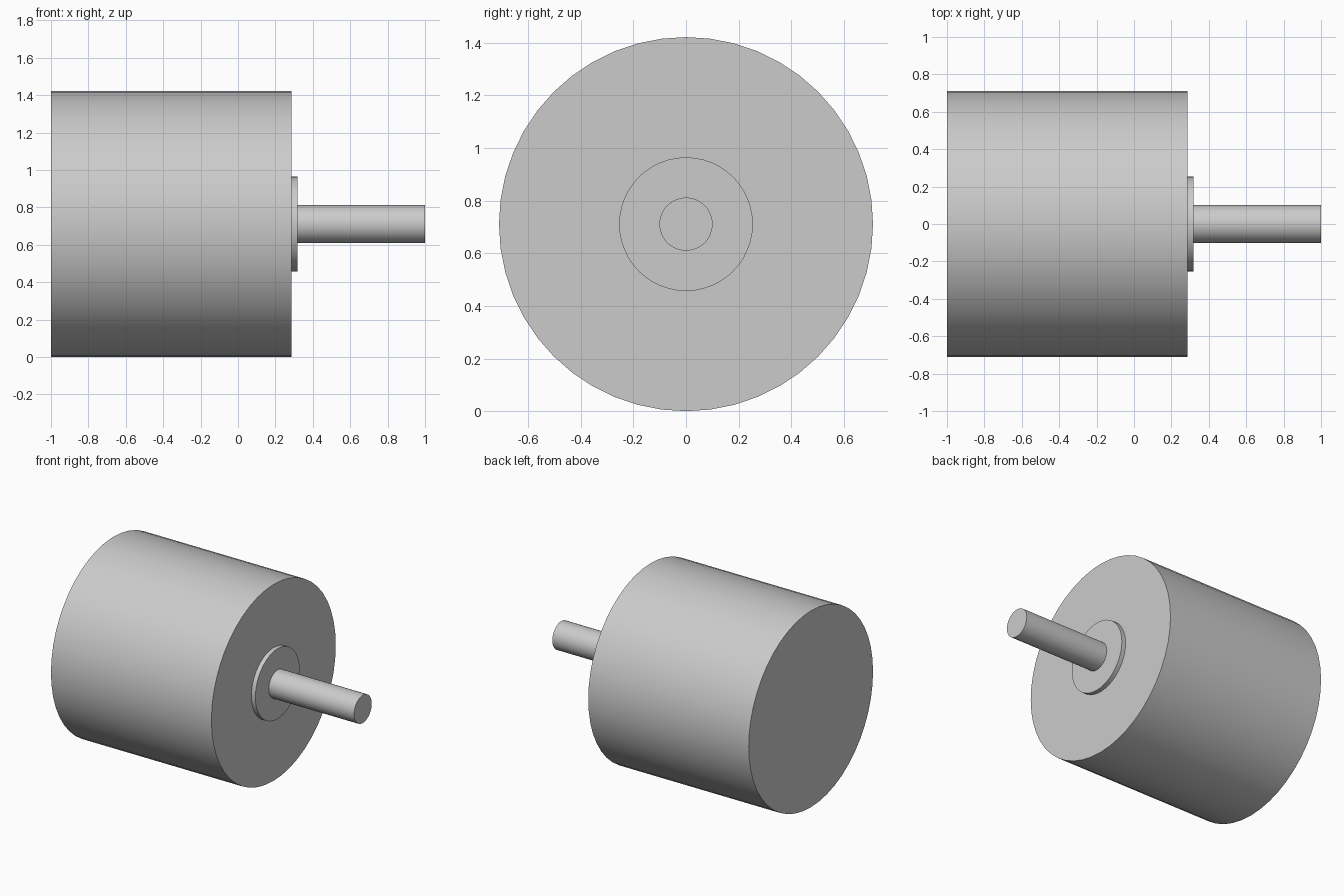
import bpy
import math

cube = bpy.data.objects.get("Cube")
if cube:
    bpy.data.objects.remove(cube, do_unlink=True)

grey = bpy.data.materials.new("light_grey")
grey.use_nodes = True
colour = (0.6, 0.6, 0.6, 1)
grey.diffuse_color = colour
grey.node_tree.nodes["Principled BSDF"].inputs["Base Color"].default_value = colour

AXIS_HEIGHT = 0.711


def cylinder_along_x(name, x_start, x_end, radius, sides):
    """Capped cylinder lying along x, centred on the shared axis."""
    bpy.ops.mesh.primitive_cylinder_add(
        vertices=sides, radius=radius, depth=x_end - x_start,
        location=((x_start + x_end) / 2, 0, AXIS_HEIGHT),
        rotation=(0, math.pi / 2, 0))
    part = bpy.context.object
    part.name = name
    part.data.materials.append(grey)
    bpy.ops.object.shade_smooth_by_angle(angle=math.radians(30))
    return part


# Large drum
cylinder_along_x("drum_body", -1.0, 0.285, AXIS_HEIGHT, 48)
# Thin raised collar on the drum's end face
cylinder_along_x("collar", 0.285, 0.317, 0.254, 48)
# Output shaft
cylinder_along_x("shaft", 0.317, 1.0, 0.101, 48)
